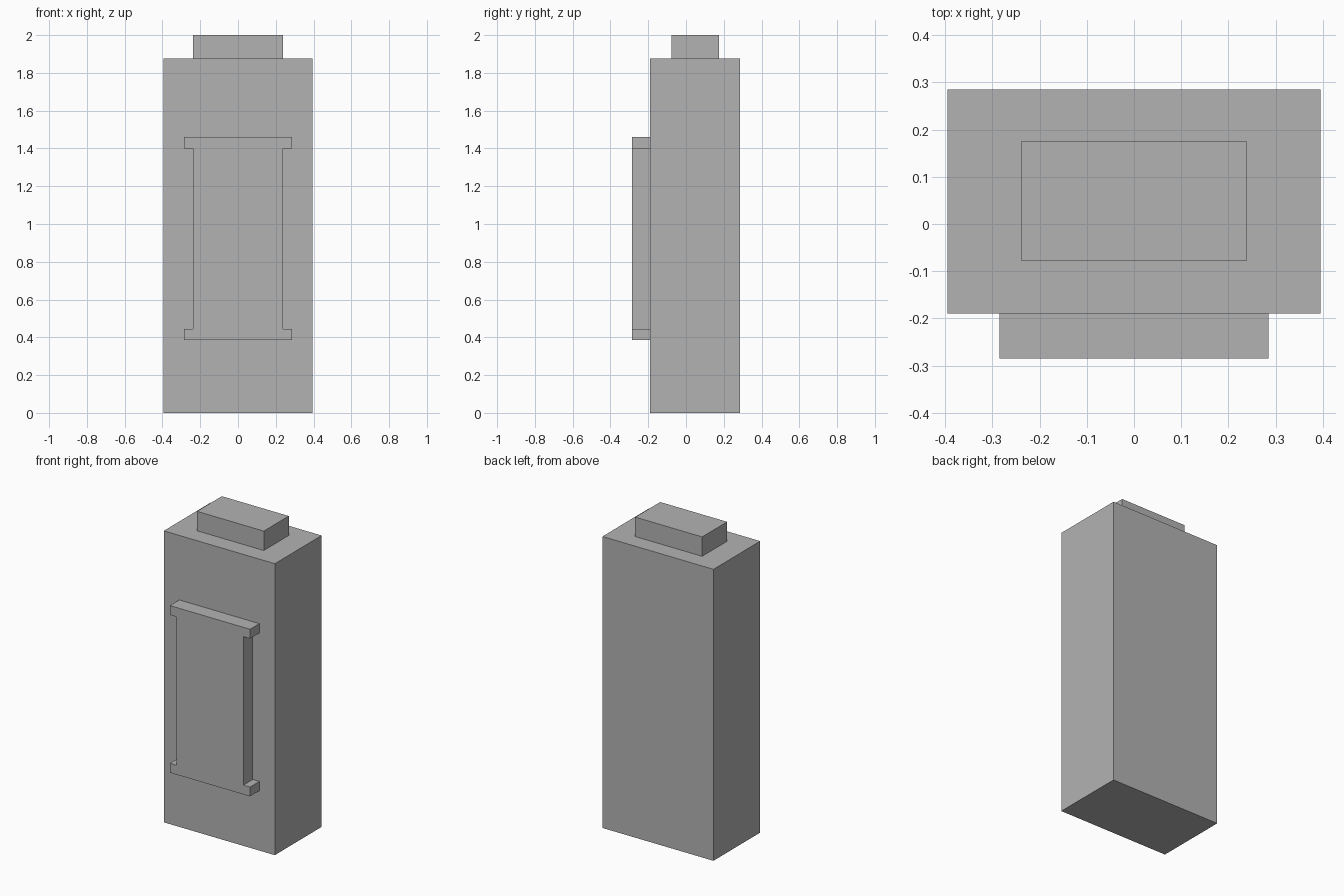
import bpy
import bmesh

if "Cube" in bpy.data.objects:
    bpy.data.objects.remove(bpy.data.objects["Cube"])

grey = bpy.data.materials.new("plain grey")
grey.diffuse_color = (0.45, 0.45, 0.45, 1)
grey.use_nodes = True
grey.node_tree.nodes["Principled BSDF"].inputs["Base Color"].default_value = grey.diffuse_color


def extrude_profile(name, points, y0, y1):
    """Solid from an (x, z) outline, running from y0 (front) to y1 (back)."""
    mesh = bpy.data.meshes.new(name)
    bm = bmesh.new()
    face = bm.faces.new([bm.verts.new((x, y0, z)) for x, z in points])
    result = bmesh.ops.extrude_face_region(bm, geom=[face], use_keep_orig=True)
    moved = [v for v in result["geom"] if isinstance(v, bmesh.types.BMVert)]
    bmesh.ops.translate(bm, verts=moved, vec=(0, y1 - y0, 0))
    bmesh.ops.recalc_face_normals(bm, faces=bm.faces)
    bm.to_mesh(mesh)
    bm.free()
    mesh.materials.append(grey)
    obj = bpy.data.objects.new(name, mesh)
    bpy.context.collection.objects.link(obj)
    return obj


def mirrored(right_side):
    """Close a right-hand outline, listed upwards, with its mirror image."""
    return right_side + [(-x, z) for x, z in reversed(right_side)]


# Tall main block
extrude_profile("body", mirrored([(0.395, 0), (0.395, 1.875)]), -0.19, 0.285)

# Small block on top
extrude_profile("top_cap", mirrored([(0.238, 1.875), (0.238, 2.0)]), -0.078, 0.176)

# Raised front panel with wider top and bottom ledges
extrude_profile("front_panel", mirrored([
    (0.285, 0.385), (0.285, 0.445), (0.238, 0.445),
    (0.238, 1.40), (0.285, 1.40), (0.285, 1.46)]), -0.285, -0.19)
